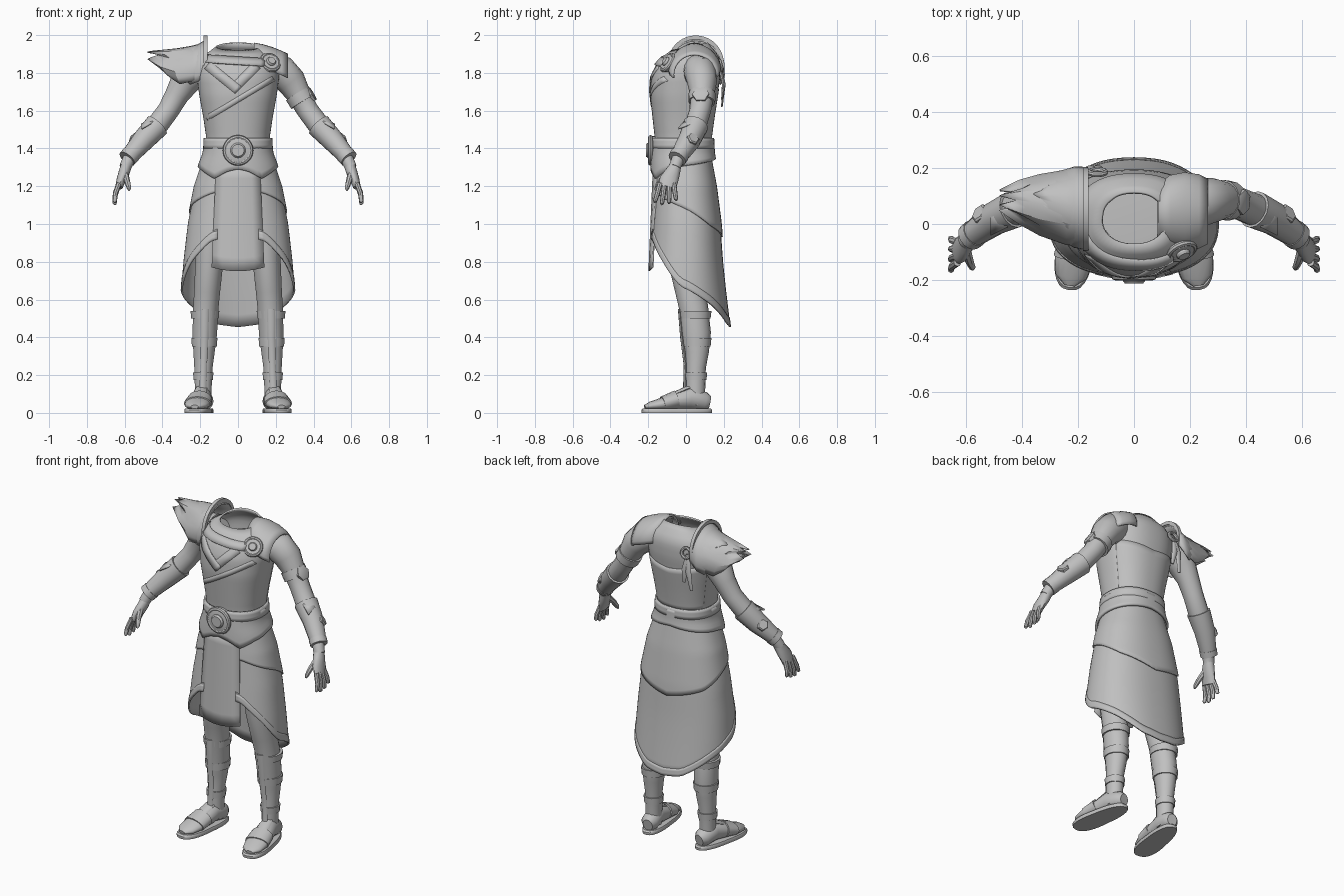
import bpy, bmesh, math
from math import sin, cos, pi, copysign
from mathutils import Vector, Matrix

if "Cube" in bpy.data.objects:
    bpy.data.objects.remove(bpy.data.objects["Cube"])

GREY = bpy.data.materials.new("plain_grey")
GREY.diffuse_color = (0.53, 0.53, 0.53, 1)
GREY.use_nodes = True
GREY.node_tree.nodes["Principled BSDF"].inputs["Base Color"].default_value = GREY.diffuse_color


def finish(ob, thick=0, angle=40):
    ob.data.materials.append(GREY)
    bpy.ops.object.select_all(action='DESELECT')
    bpy.context.view_layer.objects.active = ob
    ob.select_set(True)
    bpy.ops.object.shade_smooth_by_angle(angle=math.radians(angle))
    if thick:
        mod = ob.modifiers.new("thickness", 'SOLIDIFY')
        mod.thickness, mod.offset = thick, 0
    return ob


def add(name, rings, closed=True, caps=False, thick=0, angle=40):
    """Skin a list of equal rings (or open rows) of points."""
    bm = bmesh.new()
    rows = [[bm.verts.new(p) for p in r] for r in rings]
    n = len(rows[0])
    for a, b in zip(rows, rows[1:]):
        for i in range(n if closed else n - 1):
            j = (i + 1) % n
            bm.faces.new((a[i], a[j], b[j], b[i]))
    if caps:
        bm.faces.new(rows[0])
        bm.faces.new(rows[-1])
    bmesh.ops.recalc_face_normals(bm, faces=bm.faces)
    me = bpy.data.meshes.new(name)
    bm.to_mesh(me)
    bm.free()
    ob = bpy.data.objects.new(name, me)
    bpy.context.collection.objects.link(ob)
    return finish(ob, thick, angle)


def tube(name, path, radii, n=16, mat=None, angle=40):
    """Tube along a path; a radius may be a (y-ish, other) pair."""
    pts = [Vector(p) for p in path]
    rings = []
    for i, p in enumerate(pts):
        t = (pts[min(i + 1, len(pts) - 1)] - pts[max(i - 1, 0)]).normalized()
        ref = Vector((1, 0, 0)) if abs(t.y) > 0.85 else Vector((0, 1, 0))
        u = (ref - t * ref.dot(t)).normalized()
        v = t.cross(u)
        r = radii[i] if isinstance(radii[i], tuple) else (radii[i], radii[i])
        ring = [p + u * r[0] * cos(2 * pi * k / n) + v * r[1] * sin(2 * pi * k / n) for k in range(n)]
        rings.append([mat @ q for q in ring] if mat else ring)
    return add(name, rings, caps=True, angle=angle)


def disc(name, c, normal, r, h, n=24):
    c, d = Vector(c), Vector(normal).normalized() * h / 2
    return tube(name, [c - d, c + d, c + d * 1.4], [r, r, r * 0.8], n, angle=30)


def ring(name, c, normal, r, minor):
    bpy.ops.mesh.primitive_torus_add(major_radius=r, minor_radius=minor, major_segments=32, minor_segments=8,
                                     location=c, rotation=Vector(normal).to_track_quat('Z', 'Y').to_euler())
    ob = bpy.context.object
    ob.name = name
    return finish(ob)


def lerp(table, x):
    for a, b in zip(table, table[1:]):
        if x <= b[0]:
            f = max(0, (x - a[0]) / (b[0] - a[0]))
            return [p + (q - p) * f for p, q in zip(a[1:], b[1:])]
    return list(table[-1][1:])


def on_body(prof, z, t, off=0, p=2.3):
    """Point on a rounded section; t = 0 is the front, pi the back."""
    hw, yf, yb = lerp(prof, z)
    s, c = sin(t), cos(t)
    return Vector((copysign(abs(s) ** (2 / p), s) * (hw + off),
                   (yf + yb) / 2 - copysign(abs(c) ** (2 / p), c) * ((yb - yf) / 2 + off), z))


def shell(name, prof, top, bottom, t0=0, off=0, n=56, m=14, thick=0.01):
    rows = []
    for j in range(m + 1):
        row = []
        for i in range(n + (1 if t0 else 0)):
            t = t0 + (2 * pi - 2 * t0) * i / n
            f = min(t, 2 * pi - t)
            row.append(on_body(prof, top(f) + (bottom(f) - top(f)) * j / m, t, off))
        rows.append(row)
    return add(name, rows, closed=not t0, thick=thick)


# profiles: height, half width, front y, back y
TORSO = [(1.3, .185, -.155, .13), (1.45, .162, -.16, .128), (1.56, .178, -.172, .143), (1.68, .20, -.185, .162),
         (1.78, .213, -.18, .176), (1.85, .21, -.15, .176), (1.89, .185, -.11, .168), (1.92, .13, -.07, .145),
         (1.95, .10, -.04, .112)]
BELT = [(1.24, .212, -.178, .158), (1.3, .205, -.178, .155), (1.38, .175, -.175, .142), (1.46, .17, -.168, .138)]
SKIRT = [(.45, .3, -.23, .232), (.65, .297, -.225, .208), (.8, .285, -.2, .192), (1.0, .262, -.18, .178),
         (1.2, .222, -.162, .152), (1.36, .168, -.148, .122)]

# torso with open neck and the seam of the back piece
shell("torso", TORSO, lambda f: 1.938 - .02 * cos(f), lambda f: 1.31, m=24, thick=.01)
disc("neck_floor", (0, .04, 1.81), (0, 0, 1), .12, .01)
shell("back_piece", TORSO, lambda f: 1.71 + .03 * (pi - f), lambda f: 1.44, t0=2.0, off=.005, m=8, thick=.006)

# belt and waist sash
hem = [(0, 1.29), (.25, 1.275), (.55, 1.24), (1.0, 1.28), (1.6, 1.31), (pi, 1.345)]
shell("waist_guard", BELT, lambda f: 1.44, lambda f: lerp(hem, f)[0], off=.004, m=6, thick=.014)
shell("belt_band", BELT, lambda f: 1.455, lambda f: 1.40, off=.005, m=3, thick=.012)
for nm, r, h in (("buckle_plate", .075, .03), ("buckle_core", .04, .05)):
    disc(nm, (0, -.178, 1.39), (0, -1, 0), r, h, 28)
ring("buckle_ring", (0, -.188, 1.39), (0, -1, 0), .068, .013)

# skirt layers and front panel
hem_low = [(0, .94), (.5, .91), (1.0, .80), (1.5, .67), (2.2, .57), (2.8, .47), (pi, .455)]
hem_mid = [(0, 1.19), (.6, 1.16), (1.5, 1.09), (2.3, .99), (pi, .93)]
hem_trim = [(a, z + .045) for a, z in hem_low]
shell("skirt", SKIRT, lambda f: 1.36, lambda f: lerp(hem_low, f)[0], t0=.36, thick=.008)
shell("skirt_trim", SKIRT, lambda f: lerp(hem_trim, f)[0], lambda f: lerp(hem_low, f)[0], t0=.36, off=.002, m=3)
shell("overskirt", SKIRT, lambda f: 1.36, lambda f: lerp(hem_mid, f)[0], t0=.38, off=.008, thick=.008)
panel = []
for j in range(9):
    v = j / 8
    panel.append([(u * (.115 + .024 * v), -.172 - .024 * v + .02 * u * u, 1.31 - .56 * v + .02 * v * u * u)
                  for u in (-1, -.6, -.2, .2, .6, 1)])
add("front_panel", panel, closed=False, thick=.008)


def ribbon(name, a, b, w, off):
    """Flat band laid on the chest between two (x, z) points."""
    d = Vector((b[0] - a[0], b[1] - a[1])).normalized()
    rows = []
    for i in range(17):
        row = []
        for k in (-1, 0, 1):
            x = a[0] + (b[0] - a[0]) * i / 16 - d.y * w * k
            z = a[1] + (b[1] - a[1]) * i / 16 + d.x * w * k
            hw, yf, yb = lerp(TORSO, z)
            e = (1 - min(.98, abs(x) / hw) ** 2.3) ** (1 / 2.3)
            row.append((x, (yf + yb) / 2 - ((yb - yf) / 2 + off) * e - .002, z))
        rows.append(row)
    add(name, rows, closed=False, thick=.008)


# robe overlaps on the chest and the strap to the clasp
ribbon("collar_left", (.10, 1.84), (-.03, 1.71), .025, .003)
ribbon("collar_right", (-.16, 1.84), (.0, 1.71), .025, .006)
ribbon("robe_fold", (.185, 1.77), (-.165, 1.56), .014, .002)
ribbon("shoulder_strap", (-.17, 1.875), (.14, 1.855), .02, .01)

# cloth mantle on the left shoulder with its clasp
rows = []
for x, top, r in ((.085, 1.955, .09), (.13, 1.947, .125), (.18, 1.932, .135), (.23, 1.912, .128), (.262, 1.897, .112)):
    rows.append([(x, .045 - r * cos(a), top - .11 + .11 * sin(a))
                 for a in [pi * (-.04 + 1.08 * k / 18) for k in range(19)]])
add("shoulder_mantle", rows, closed=False, thick=.01)
face = (.35, -.8, .5)
disc("clasp_plate", (.168, -.088, 1.85), face, .05, .03)
disc("clasp_core", (.17, -.094, 1.853), face, .025, .04)
ring("clasp_ring", (.17, -.097, 1.855), face, .047, .011)

# spiked shoulder guard in two jagged layers, with raised rim
GUARD = [(-.165, .055, .135, 1.84, 1.965), (-.24, .06, .132, 1.80, 1.938), (-.32, .068, .108, 1.785, 1.928),
         (-.385, .078, .078, 1.815, 1.922), (-.45, .085, .035, 1.865, 1.915)]
for nm, scale, lift in (("guard_under", 1.0, 0), ("guard_upper", .62, .01)):
    rows = []
    for i, (x, yc, ry, zb, zt) in enumerate(GUARD):
        rows.append([(-.165 + (x + .165) * scale + (.012 * i * scale * (k % 4 - 1) if k % 2 == 0 and i > 1 else 0) * -.6,
                      yc - (ry + lift) * cos(a), zb + (zt - zb + lift) * sin(a))
                     for k, a in enumerate(pi * (-.1 + 1.2 * j / 16) for j in range(17))])
    add(nm, rows, closed=False, thick=.008, angle=20)
arc = [pi * (-.12 + 1.24 * k / 24) for k in range(25)]
add("guard_rim", [[(x, .052 - r * cos(a), 1.85 + r * sin(a)) for x, r in
                   ((-.182, .128), (-.182, .148), (-.162, .148), (-.162, .128))] for a in arc], caps=True, angle=30)
ring("guard_knot", (-.13, .185, 1.84), (0, 1, .3), .028, .01)
for i, (x, z) in enumerate(((-.17, 1.62), (-.12, 1.66))):
    tube(f"guard_tassel_{i}", [(-.14, .18, 1.83), ((x - .14) / 2, .2, 1.74), (x, .19, z)],
         [(.008, .014), (.01, .02), (.004, .01)], 8)

# band with a six-sided plate on the left upper arm
tube("arm_band", [(.315, .086, 1.69), (.342, .083, 1.645)], [.072, .071], 14)
disc("arm_band_plate", (.385, .078, 1.685), (.85, -.1, .5), .045, .02, 6)

for s, side in ((1, "left"), (-1, "right")):
    def m(pts):
        return [(s * x, y, z) for x, y, z in pts]

    # arm, bracer, hand
    tube(f"{side}_arm", m([(.17, .06, 1.825), (.23, .075, 1.805), (.28, .085, 1.755), (.325, .085, 1.68),
                           (.37, .075, 1.6), (.43, .05, 1.52), (.5, .015, 1.44), (.575, -.04, 1.35),
                           (.597, -.06, 1.30)]), [.075, .088, .08, .063, .057, .058, .05, .034, .032])
    tube(f"{side}_bracer", m([(.428, .052, 1.522), (.5, .018, 1.445), (.578, -.04, 1.355)]), [.068, .06, .046], 14)
    tube(f"{side}_bracer_cuff", m([(.567, -.032, 1.368), (.587, -.047, 1.345)]), [.051, .05], 14)
    add(f"{side}_bracer_peak", [m([(.45, y, 1.50 + z), (.51, y - .03, 1.465 + z)])
                                for y, z in ((.09, -.02), (.05, .062), (-.01, .04))], closed=False, thick=.01)
    disc(f"{side}_bracer_plate", (s * .542, .032, 1.447), (s * .7, .45, .5), .036, .03, 6)
    tube(f"{side}_palm", m([(.588, -.05, 1.32), (.602, -.07, 1.275), (.618, -.09, 1.235), (.63, -.10, 1.195)]),
         [(.028, .03), (.04, .03), (.05, .025), (.046, .02)], 14)
    for i, (y, dy, ln) in enumerate(((-.137, -.03, .085), (-.113, -.016, .098), (-.088, -.002, .092), (-.065, .014, .075))):
        tube(f"{side}_finger_{i}", m([(.63, y, 1.215), (.65, y + dy * .5, 1.2 - ln * .5),
                                      (.653, y + dy * .9, 1.2 - ln * .93), (.648, y + dy, 1.2 - ln)]),
             [.014, .013, .011, .005], 8)
    tube(f"{side}_thumb", m([(.6, -.09, 1.27), (.588, -.13, 1.23), (.577, -.155, 1.19), (.576, -.162, 1.178)]),
         [.019, .016, .012, .005], 8)

    # leg with bands and shin strip; radii are depth, width
    tube(f"{side}_leg", m([(.12, .0, 1.22), (.14, 0, 1.0), (.152, 0, .8), (.163, .02, .65), (.17, .04, .56),
                           (.176, .055, .42), (.18, .058, .32), (.183, .053, .24), (.184, .05, .13), (.185, .05, .04)]),
         [(.11, .09), (.1, .085), (.095, .075), (.078, .07), (.077, .068), (.077, .066), (.063, .057), (.052, .049),
          (.052, .045), (.045, .045)], 18)
    for nm, x, z, h, r, y in (("knee", .175, .52, .04, .085, .05), ("calf", .178, .375, .045, .077, .058),
                              ("ankle", .184, .195, .04, .06, .052)):
        tube(f"{side}_{nm}_band", m([(x, y, z - h / 2), (x, y, z + h / 2)]), [(r * .94, r * .88), (r, r * .92)], 14)
    tube(f"{side}_shin_strip", m([(.175, -.035, .55), (.177, -.022, .4), (.182, -.003, .25), (.187, -.006, .12)]),
         [(.008, .022), (.009, .02), (.009, .018), (.01, .02)], 8)

    # sandal turned slightly outward
    turn = Matrix.Translation((s * .187, .05, 0)) @ Matrix.Rotation(s * math.radians(9), 4, 'Z')
    tube(f"{side}_foot", [(0, .075, .055), (0, .05, .06), (0, -.03, .08), (0, -.1, .064), (0, -.18, .047), (0, -.24, .038), (0, -.272, .032)],
         [(.03, .035), (.05, .05), (.052, .06), (.06, .048), (.068, .033), (.056, .022), (.02, .01)], 16, turn)
    tube(f"{side}_foot_strap", [(0, -.10, .07), (0, -.175, .05)], [(.066, .05), (.073, .038)], 16, turn)
    tube(f"{side}_foot_tongue", [(0, -.03, .135), (0, -.09, .11), (0, -.14, .088)], [(.03, .014), (.036, .012), (.024, .01)], 10, turn)
    outline = []
    for k in range(32):
        a = 2 * pi * k / 32
        w = .066 + .018 * max(0, -sin(a))
        outline.append((w * copysign(abs(cos(a)) ** .8, cos(a)), -.1 + .19 * sin(a)))
    add(f"{side}_sole", [[turn @ Vector((x * f, -.1 + (y + .1) * f, z)) for x, y in outline]
                         for z, f in ((0, .99), (.008, 1), (.016, 1), (.024, .95))], caps=True)
